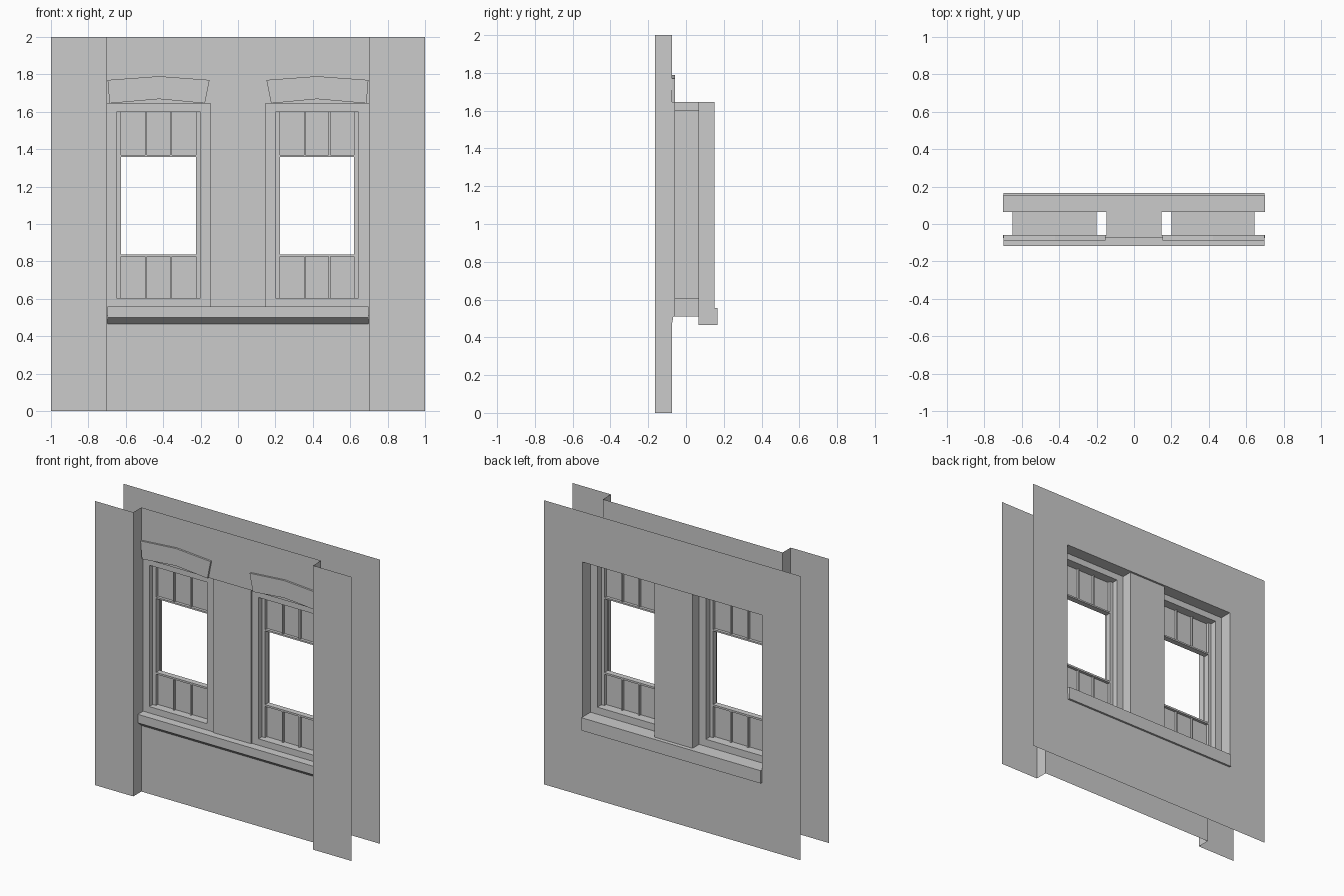
import bpy

if "Cube" in bpy.data.objects:
    bpy.data.objects.remove(bpy.data.objects["Cube"])


def make(name, verts, faces):
    me = bpy.data.meshes.new(name)
    me.from_pydata(verts, [], faces)
    me.update()
    ob = bpy.data.objects.new(name, me)
    bpy.context.collection.objects.link(ob)
    return ob


def sheet(name, path, zs, holes):
    """Vertical sheet along an (x, y) path; cells (column, row) in holes stay open."""
    n = len(path)
    verts = [(x, y, z) for z in zs for x, y in path]
    faces = []
    for r in range(len(zs) - 1):
        for c in range(n - 1):
            if (c, r) not in holes:
                a = r * n + c
                faces.append((a, a + 1, a + n + 1, a + n))
    return make(name, verts, faces)


def tube(name, x0, x1, y0, y1, z0, z1):
    """Open rectangular reveal running along y."""
    ring = [(x0, z0), (x1, z0), (x1, z1), (x0, z1)]
    verts = [(x, y, z) for y in (y0, y1) for x, z in ring]
    return make(name, verts, [(i, i + 4, (i + 1) % 4 + 4, (i + 1) % 4) for i in range(4)])


def prism(name, a, b):
    """Closed solid between two matching outlines."""
    n = len(a)
    faces = [(i, (i + 1) % n, (i + 1) % n + n, i + n) for i in range(n)]
    faces += [tuple(range(n))[::-1], tuple(range(n, 2 * n))]
    return make(name, a + b, faces)


def box(name, x0, x1, y0, y1, z0, z1):
    ring = [(x0, y0), (x1, y0), (x1, y1), (x0, y1)]
    return prism(name, [(x, y, z0) for x, y in ring], [(x, y, z1) for x, y in ring])


FRONT, BACK = -0.075, 0.152   # wall planes
FF, FB = -0.058, 0.065        # window frame planes
Z0, Z1 = 0.51, 1.645          # wall opening
W0, W1 = 0.605, 1.6           # window opening
WINDOWS = {"left": (-0.65, -0.2), "right": (0.2, 0.645)}

# Outer and inner wall skins
sheet("front_wall", [(-1, -0.165), (-0.7, -0.165), (-0.7, FRONT), (0.7, FRONT),
                     (0.7, -0.165), (1, -0.165)], [0, Z0, Z1, 2], {(2, 1)})
sheet("back_wall", [(x, BACK) for x in (1, 0.7, -0.7, -1)], [0, Z0, Z1, 2], {(1, 1)})
tube("front_reveal", -0.7, 0.7, FRONT, FF, Z0, Z1)
tube("back_reveal", -0.7, 0.7, FB, BACK, Z0, Z1)

# Frame faces with two window openings
xs = [-0.7, -0.65, -0.2, 0.2, 0.645, 0.7]
for name, y in (("front_frame", FF), ("back_frame", FB)):
    order = xs if y < 0 else xs[::-1]
    sheet(name, [(x, y) for x in order], [Z0, W0, W1, Z1], {(1, 1), (3, 1)})

# Pier between the windows
box("pier", -0.148, 0.148, -0.067, 0.138, Z0, Z1)

# Sills
sill = [(FF, 0.56), (-0.117, 0.56), (-0.117, 0.5), (FRONT, 0.465)]
prism("front_sill", [(-0.698, y, z) for y, z in sill], [(0.698, y, z) for y, z in sill])
box("back_sill", -0.698, 0.698, FB, 0.166, 0.465, 0.555)

for side, (a, b) in WINDOWS.items():
    # Window reveal and sash stiles
    tube(side + "_window_reveal", a, b, FF, FB, W0, W1)
    i, j = a + 0.025, b - 0.025
    box(side + "_stile_a", a, i, -0.02, 0.02, W0, W1)
    box(side + "_stile_b", j, b, -0.02, 0.02, W0, W1)
    # Upper and lower panels with rail and thin dividers
    for part, z0, z1, r0, r1 in (("upper", 1.368, W1, 1.357, 1.368),
                                 ("lower", W0, 0.825, 0.825, 0.838)):
        sheet(f"{side}_{part}_panel", [(i, 0), (j, 0)], [z0, z1], set())
        box(f"{side}_{part}_rail", i, j, -0.02, 0.02, r0, r1)
        for k in (1, 2):
            x = i + (j - i) * k / 3
            box(f"{side}_{part}_divider_{k}", x - 0.005, x + 0.005, -0.015, 0.015, z0, z1)

# Angled lintels above the windows
arch = [(-0.265, 1.645), (0, 1.668), (0.245, 1.645), (0.27, 1.77), (0, 1.79), (-0.275, 1.77)]
for side, s, cx in (("left", 1, -0.422), ("right", -1, 0.422)):
    pts = arch if s > 0 else [(-x, z) for x, z in arch][::-1]
    prism(side + "_lintel", [(cx + x, FF, z) for x, z in pts],
          [(cx + x, -0.088, z) for x, z in pts])
